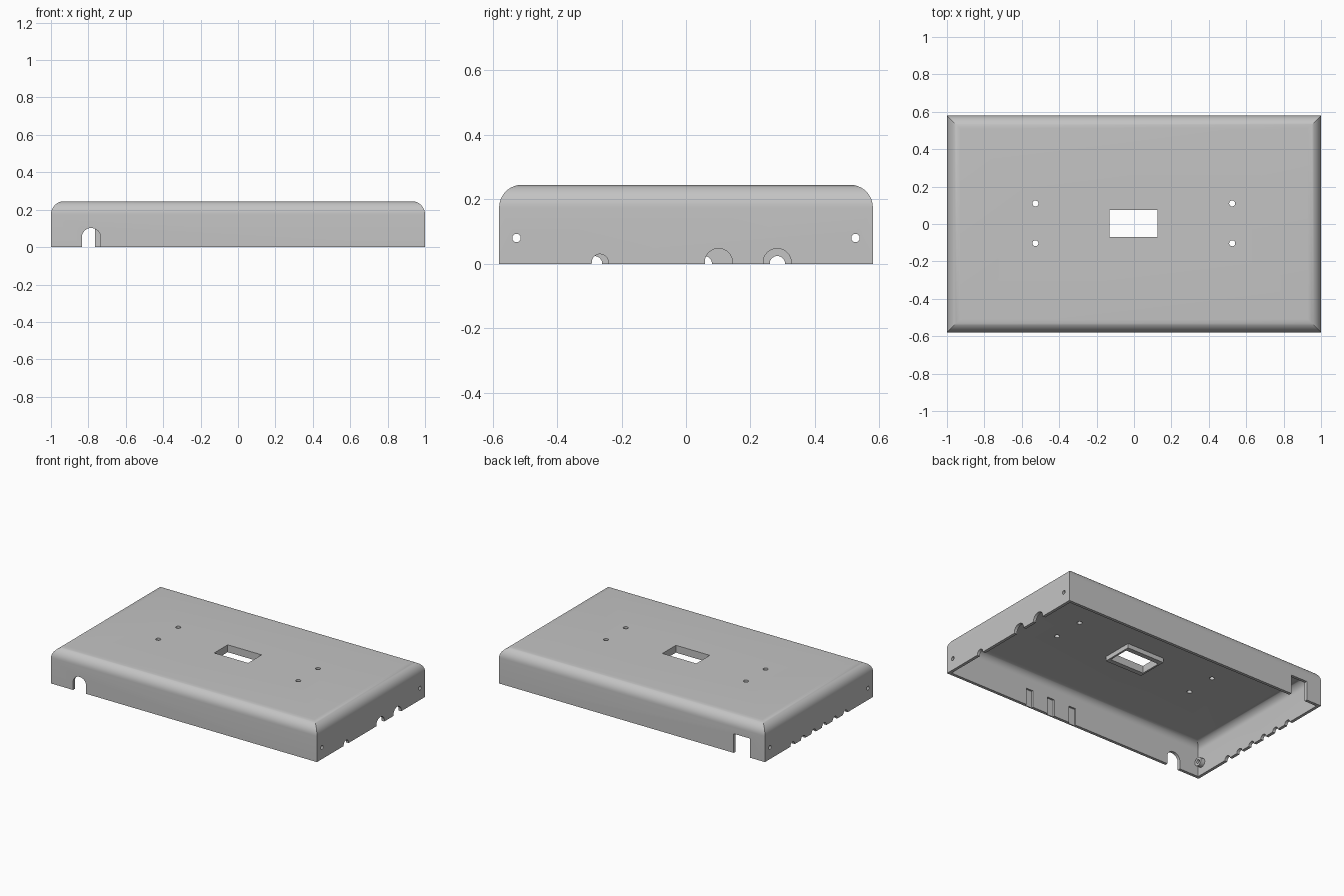
import bpy, bmesh, math
from mathutils import Matrix

if "Cube" in bpy.data.objects:
    bpy.data.objects.remove(bpy.data.objects["Cube"], do_unlink=True)

HX, HY, H = 1.0, 0.58, 0.245      # half length, half width, height
WALL, RADIUS = 0.02, 0.07         # sheet thickness, top edge rounding
STEPS = 10

grey = bpy.data.materials.new("plain grey")
grey.use_nodes = True
COLOUR = (0.55, 0.55, 0.55, 1)
grey.diffuse_color = COLOUR
grey.node_tree.nodes["Principled BSDF"].inputs["Base Color"].default_value = COLOUR


def make(name, bm):
    bmesh.ops.recalc_face_normals(bm, faces=bm.faces)
    mesh = bpy.data.meshes.new(name)
    bm.to_mesh(mesh)
    bm.free()
    mesh.materials.append(grey)
    obj = bpy.data.objects.new(name, mesh)
    bpy.context.collection.objects.link(obj)
    return obj


def box(bm, x0, x1, y0, y1, z0, z1):
    centre = Matrix.Translation(((x0 + x1) / 2, (y0 + y1) / 2, (z0 + z1) / 2))
    size = Matrix.Diagonal((x1 - x0, y1 - y0, z1 - z0, 1))
    bmesh.ops.create_cube(bm, size=1, matrix=centre @ size)


def cylinder(bm, axis, centre, radius, length, arch=False):
    turn = {"X": Matrix.Rotation(math.pi / 2, 4, "Y"),
            "Y": Matrix.Rotation(math.pi / 2, 4, "X"),
            "Z": Matrix.Identity(4)}[axis]
    made = bmesh.ops.create_cone(bm, cap_ends=True, segments=32, radius1=radius,
                                 radius2=radius, depth=length,
                                 matrix=Matrix.Translation(centre) @ turn)
    if arch:                      # stretch the lower half down past the rim
        for v in made["verts"]:
            if v.co.z < centre[2] + 1e-4:
                v.co.z -= 0.15


def ring(bm, inset, z):
    x, y = HX - inset, HY - inset
    return [bm.verts.new((sx * x, sy * y, z))
            for sx, sy in ((-1, -1), (1, -1), (1, 1), (-1, 1))]


def skin(bm, inset, top, radius):
    """Straight walls with a rounded, mitred top edge and a flat top."""
    rings = [ring(bm, inset, 0)]
    for i in range(STEPS + 1):
        a = math.pi / 2 * i / STEPS
        rings.append(ring(bm, inset + radius * (1 - math.cos(a)),
                          top - radius * (1 - math.sin(a))))
    for low, high in zip(rings, rings[1:]):
        bridge(bm, low, high)
    bm.faces.new(rings[-1])
    return rings[0]


def bridge(bm, a, b):
    for i in range(4):
        j = (i + 1) % 4
        bm.faces.new((a[i], a[j], b[j], b[i]))


# Hollow cover
bm = bmesh.new()
bridge(bm, skin(bm, 0, H, RADIUS), skin(bm, WALL, H - WALL, RADIUS - WALL))
parts = [make("cover_shell", bm)]

# Frame under the window in the top
bm = bmesh.new()
box(bm, -0.143, 0.138, -0.103, 0.108, 0.195, H - WALL / 2)
parts.append(make("window_frame", bm))

# Screw bosses inside the short walls
for sx, side in ((-1, "right"), (1, "left")):
    for sy, end in ((-1, "front"), (1, "back")):
        bm = bmesh.new()
        cylinder(bm, "X", (sx * 0.97, sy * 0.526, 0.08), 0.029, 0.04)
        parts.append(make(f"screw_boss_{end}_{side}", bm))

# All openings as one cutter
bm = bmesh.new()
box(bm, -0.13, 0.125, -0.07, 0.075, 0.1, 0.3)                 # top window
for x in (-0.527, 0.525):
    for y in (-0.103, 0.11):
        cylinder(bm, "Z", (x, y, H), 0.016, 0.1)              # mounting holes
for sx in (-1, 1):
    for sy in (-1, 1):
        cylinder(bm, "X", (sx, sy * 0.526, 0.08), 0.013, 0.2)  # screw holes
cylinder(bm, "Y", (-0.785, -HY, 0.052), 0.05, 0.1, True)      # front cable arch
box(bm, -0.887, -0.765, 0.53, 0.63, -0.1, 0.13)               # back notch
for y, r in ((-0.267, 0.026), (0.101, 0.0435), (0.283, 0.0435)):
    cylinder(bm, "X", (HX, y, 0.004), r, 0.1, True)           # side socket arches
for i in range(6):
    cylinder(bm, "X", (-HX, -0.284 + i * 0.1135, 0), 0.024, 0.1, True)
for i in range(3):                                            # inner wall slots
    x = 0.36 - i * 0.17
    box(bm, x - 0.026, x + 0.026, -HY + 0.008, -HY + 0.05, -0.1, 0.115)
cutter = make("opening_cutter", bm)
cutter.hide_render = True

# Cut the openings, then shade
for obj in parts:
    cut = obj.modifiers.new("openings", "BOOLEAN")
    cut.object = cutter
    cut.operation = "DIFFERENCE"
    cut.solver = "EXACT"
    bpy.ops.object.select_all(action="DESELECT")
    obj.select_set(True)
    bpy.context.view_layer.objects.active = obj
    bpy.ops.object.modifier_apply(modifier=cut.name)
    bpy.ops.object.shade_smooth_by_angle(angle=math.radians(30))
bpy.data.objects.remove(cutter, do_unlink=True)
